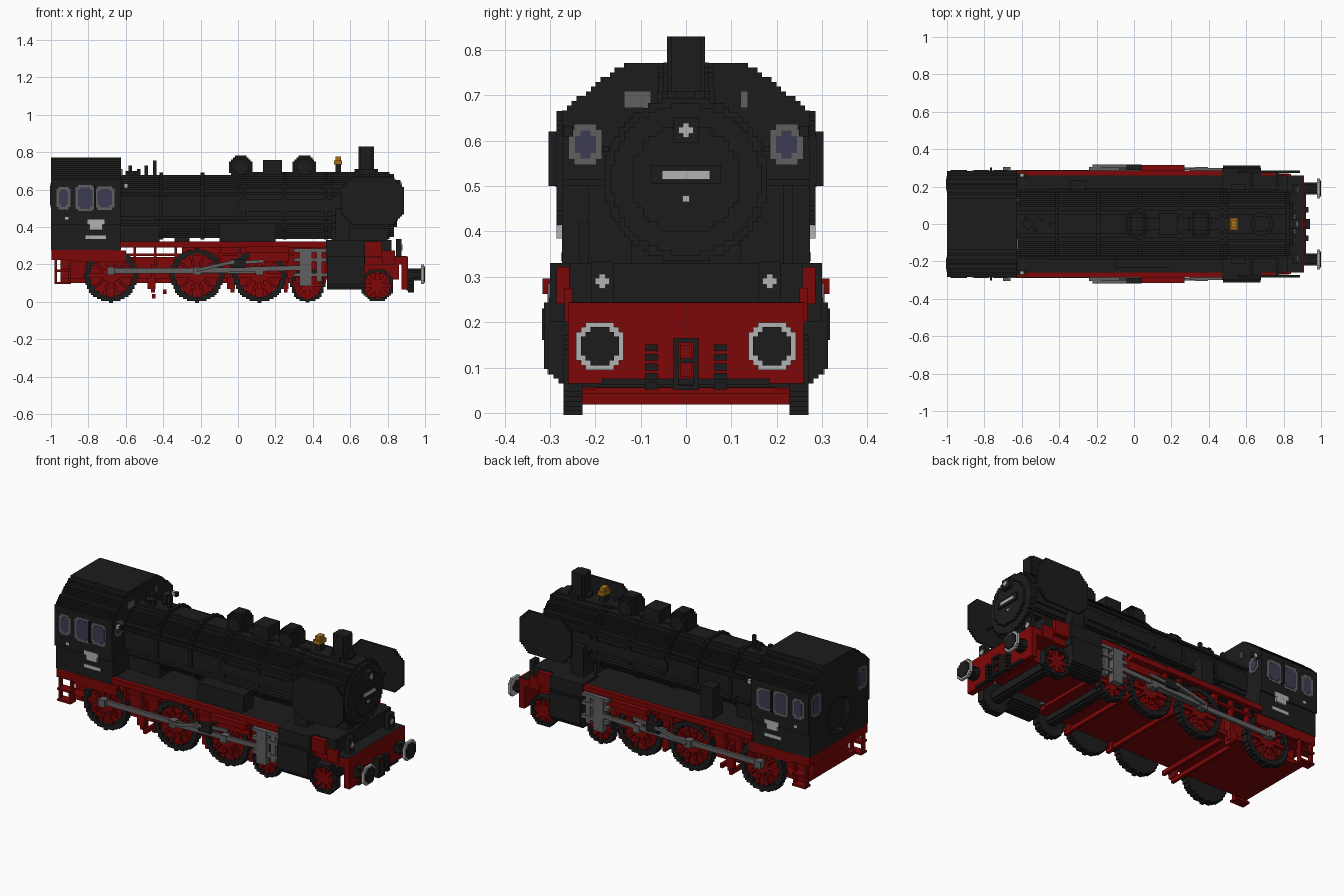
import bpy, bmesh, math
from mathutils import Matrix

if "Cube" in bpy.data.objects:
    bpy.data.objects.remove(bpy.data.objects["Cube"])

V = 0.0105  # block size of the stepped surfaces


def material(name, *rgb):
    m = bpy.data.materials.new(name)
    m.use_nodes = True
    m.diffuse_color = (*rgb, 1)
    m.node_tree.nodes["Principled BSDF"].inputs["Base Color"].default_value = (*rgb, 1)
    return m


BLACK = material("soot black", 0.0115, 0.0115, 0.0115)
RED = material("frame red", 0.205, 0.002, 0.002)
GREY = material("steel grey", 0.115, 0.115, 0.12)
LIGHT = material("light grey", 0.45, 0.45, 0.45)
GLASS = material("window blue", 0.045, 0.045, 0.085)
BRASS = material("brass", 0.4, 0.17, 0.01)


def finish(name, bm, mat):
    me = bpy.data.meshes.new(name)
    bm.to_mesh(me)
    bm.free()
    me.materials.append(mat)
    ob = bpy.data.objects.new(name, me)
    bpy.context.collection.objects.link(ob)
    return ob


def box(name, x, y, z, mat):
    """Box from three (low, high) ranges."""
    lo, hi = zip(*(sorted(r) for r in (x, y, z)))
    bm = bmesh.new()
    size = [b - a for a, b in zip(lo, hi)]
    mid = [(a + b) / 2 for a, b in zip(lo, hi)]
    bmesh.ops.create_cube(bm, size=1, matrix=Matrix.Translation(mid) @ Matrix.Diagonal((*size, 1)))
    return finish(name, bm, mat)


def bar(name, p, q, y, h, mat):
    """Slanted rod from p to q in the x-z plane, with a y range."""
    ob = box(name, (0, math.dist(p, q)), y, (-h / 2, h / 2), mat)
    ob.rotation_euler.y = -math.atan2(q[1] - p[1], q[0] - p[0])
    ob.location = (p[0], 0, p[1])


def blocks(name, axis, centre, reach, inside, depth, mat):
    """Stepped slab: cells where inside(u, w) holds, extruded along axis."""
    n = int(reach / V) + 1
    cells = {(i, j) for i in range(-n, n) for j in range(-n, n)
             if inside((i + .5) * V, (j + .5) * V)}
    a, b = sorted(depth)
    bm = bmesh.new()

    def face(*pts):
        out = []
        for i, j, d in pts:
            u, w = centre[0] + i * V, centre[1] + j * V
            out.append(bm.verts.new({"x": (d, u, w), "y": (u, d, w), "z": (u, w, d)}[axis]))
        bm.faces.new(out[::-1] if axis == "y" else out)

    for i, j in cells:
        k, m = i + 1, j + 1
        face((i, j, b), (k, j, b), (k, m, b), (i, m, b))
        face((i, j, a), (i, m, a), (k, m, a), (k, j, a))
        if (k, j) not in cells:
            face((k, j, a), (k, m, a), (k, m, b), (k, j, b))
        if (i - 1, j) not in cells:
            face((i, m, a), (i, j, a), (i, j, b), (i, m, b))
        if (i, m) not in cells:
            face((k, m, a), (i, m, a), (i, m, b), (k, m, b))
        if (i, j - 1) not in cells:
            face((i, j, a), (k, j, a), (k, j, b), (i, j, b))
    finish(name, bm, mat)


def disc(name, axis, centre, r, depth, mat, inner=0):
    blocks(name, axis, centre, r, lambda u, w: inner <= math.hypot(u, w) < r, depth, mat)


# Boiler, smokebox and bands
disc("firebox_boiler", "x", (0, .51), .17, (-.63, 0), BLACK)
disc("main_boiler", "x", (0, .515), .177, (0, .5), BLACK)
disc("smokebox", "x", (0, .515), .182, (.5, .81), BLACK)
disc("smokebox_door", "x", (0, .515), .165, (.81, .835), BLACK)
disc("door_dome", "x", (0, .515), .12, (.835, .85), BLACK)
for i, x in enumerate((-.42, -.2, .02, .24, .46)):
    disc(f"boiler_band_{i}", "x", (0, .513), .181, (x, x + .02), BLACK)
box("number_panel", (.84, .858), (-.076, .076), (.505, .547), BLACK)
box("number_plate", (.858, .864), (-.053, .053), (.515, .534), LIGHT)
box("door_badge", (.85, .857), (-.008, .008), (.465, .479), LIGHT)
box("top_lamp", (.83, .87), (-.028, .028), (.595, .652), BLACK)
for a, b in ((.016, .007), (.007, .016)):
    box("top_lamp_glow", (.87, .876), (-a, a), (.623 - b, .623 + b), LIGHT)

# Fittings on top: round domes, sand box, bell and pipes
disc("chimney", "z", (.685, 0), .046, (.66, .83), BLACK)
disc("chimney_base", "z", (.685, 0), .06, (.66, .71), BLACK)
for i, x in enumerate((.015, .355)):
    for r, half in ((.066, .035), (.056, .05), (.04, .062)):
        disc(f"dome_{i}_tier", "y", (x, .72), r, (-half, half), BLACK)
box("sand_box", (.135, .235), (-.055, .055), (.66, .76), BLACK)
box("bell", (.513, .557), (-.032, .032), (.735, .757), BRASS)
box("bell_top", (.52, .551), (-.022, .022), (.757, .778), BRASS)
box("bell_stand", (.52, .552), (-.02, .02), (.68, .735), BLACK)
for i, (x, y, z) in enumerate(((-.585, .03, .73), (-.54, -.03, .71), (-.5, .02, .73), (-.455, 0, .755))):
    box(f"valve_pipe_{i}", (x, x + .018), (y - .01, y + .01), (.65, z), BLACK)
disc("steam_turret", "z", (-.57, 0), .03, (.66, .7), BLACK)


# Cab with stepped roof and a round recess in the back wall
def cab_shape(u, w):
    z, y = w + .52, abs(u)
    if not .275 < z < .776:
        return False
    if z < .41:
        return y < .273
    if z < .65:
        return y < .284
    return y < .284 - (z - .65) * 1.1 if z < .735 else y < .19 - (z - .735) * 1.7


blocks("cab", "x", (0, .52), .3, cab_shape, (-.96, -.625), BLACK)
blocks("cab_back_wall", "x", (0, .52), .3,
       lambda u, w: cab_shape(u, w) and math.hypot(u, w + .09) > .105, (-1, -.96), BLACK)
box("cab_floor", (-.998, -.65), (-.27, .27), (.225, .28), RED)


def framed_window(name, axis, c, w, h, d, s):
    """Grey frame plate with a glass plate over it, facing s along axis."""
    for part, k, t, mat in (("frame", 0, .002, GREY), ("glass", .013, .004, GLASS)):
        u, z, o = (c[0] - w / 2 + k, c[0] + w / 2 - k), (c[1] - h / 2 + k, c[1] + h / 2 - k), (d, d + s * t)
        for du, dz in ((0, .012), (.012, 0)):
            uu, zz = (u[0] + du, u[1] - du), (z[0] + dz, z[1] - dz)
            box(f"{name}_{part}", *((uu, o, zz) if axis == "y" else (o, uu, zz)), mat)


# Pumps and cab vents, different on each side
box("low_pump", (-.1, .2), (-.235, -.14), (.318, .42), BLACK)
box("tall_pump", (-.34, -.26), (.14, .235), (.318, .5), BLACK)
box("cab_vent_front", (-.625, -.618), (-.137, -.077), (.672, .71), GREY)
box("cab_vent_back", (-.625, -.618), (.12, .137), (.672, .71), GREY)

for s, side in ((-1, "front"), (1, "back")):
    def at(a, b):
        return (s * a, s * b)

    # Cab windows, plates and wind shield
    for x, w, h in ((-.933, .076, .12), (-.817, .102, .14), (-.712, .102, .125)):
        framed_window(f"cab_window_{side}", "y", (x, .555), w, h, s * .284, s)
    framed_window(f"cab_nose_window_{side}", "x", (s * .222, .592), .072, .088, -.625, 1)
    framed_window(f"cab_tail_window_{side}", "x", (s * .215, .57), .085, .13, -1, -1)
    box(f"cab_number_{side}", (-.805, -.715), at(.28, .286), (.413, .44), LIGHT)
    box(f"cab_number_base_{side}", (-.795, -.725), at(.27, .2855), (.385, .413), LIGHT)
    box(f"cab_plate_{side}", (-.815, -.705), at(.27, .276), (.335, .354), LIGHT)
    box(f"cab_badge_{side}", (-.925, -.905), at(.28, .286), (.44, .455), LIGHT)
    box(f"wind_shield_{side}", (-.77, -.76), at(.28, .303), (.5, .62), BLACK)
    box(f"cab_lamp_{side}", (-.61, -.59), at(.25, .27), (.61, .632), LIGHT)
    for x in (-.625, -.59):
        box(f"cab_lamp_case_{side}", (x, x + .014), at(.249, .271), (.609, .633), BLACK)

    # Smoke deflector with clipped corners and its stays
    blocks(f"smoke_deflector_{side}", "y", (.72, .54), .18,
           lambda u, w: abs(u) < .168 and abs(w) < .122 and abs(u) + abs(w) < .235, at(.272, .285), BLACK)
    for x in (.62, .76):
        box(f"deflector_stay_{side}", (x, x + .015), at(.15, .275), (.5, .515), BLACK)

    # Running board, nose edges, boiler side pipes
    box(f"running_board_{side}", (-.63, .68), at(0, .26), (.3, .318), BLACK)
    box(f"board_edge_{side}", (-.63, .47), at(.258, .286), (.29, .322), RED)
    box(f"nose_edge_{side}", (.68, .77), at(.258, .286), (.24, .322), RED)
    box(f"nose_step_{side}", (.77, .84), at(.25, .268), (.2, .275), RED)
    box(f"handrail_{side}", (-.62, .75), at(.17, .185), (.575, .588), BLACK)
    box(f"side_pipe_{side}", (-.45, .5), at(.15, .19), (.44, .458), BLACK)
    box(f"steam_pipe_{side}", (.52, .6), at(.12, .215), (.33, .5), BLACK)

    # Cylinder block
    blocks(f"cylinder_{side}", "x", (s * .25, .17), .1,
           lambda u, w: abs(u) < .064 and abs(w) < .1 and abs(u) + abs(w) < .135, (.475, .675), BLACK)
    box(f"valve_chest_{side}", (.47, .68), at(.15, .3), (.2, .33), BLACK)

    # Wheels: black tyre and back, red web and raised spokes
    for i, (x, r) in enumerate(((-.68, .142), (-.22, .142), (.115, .142), (.372, .09), (.745, .088))):
        n = 10 if r > .1 else 8

        def spoke(u, w):
            d, a = math.hypot(u, w), math.atan2(w, u)
            off = (a + math.pi / n) % (2 * math.pi / n) - math.pi / n
            return d < r - .02 and (d < r * .3 or abs(d * math.sin(off)) < .008)

        disc(f"tyre_{i}_{side}", "y", (x, r), r, at(.228, .27), BLACK, r * .79)
        disc(f"wheel_back_{i}_{side}", "y", (x, r), r * .85, at(.229, .238), BLACK)
        disc(f"wheel_web_{i}_{side}", "y", (x, r), r * .85, at(.238, .248), RED)
        blocks(f"spokes_{i}_{side}", "y", (x, r), r, spoke, at(.246, .266), RED)

    # Rods, crosshead and valve gear
    box(f"coupling_rod_{side}", (-.69, .14), at(.272, .288), (.153, .181), GREY)
    bar(f"main_rod_{side}", (-.22, .167), (.34, .182), at(.289, .302), .026, GREY)
    for x in (-.68, -.22, .115):
        disc(f"crank_pin_{x}_{side}", "y", (x, .166), .026, at(.264, .306), GREY)
    bar(f"valve_rod_{side}", (-.22, .17), (-.02, .215), at(.303, .318), .018, GREY)
    bar(f"radius_rod_{side}", (-.08, .205), (.14, .218), at(.288, .3), .018, GREY)
    box(f"link_{side}", (-.04, .04), at(.29, .318), (.18, .23), BLACK)
    box(f"link_bracket_{side}", (.04, .27), at(.27, .316), (.262, .296), RED)
    box(f"link_drop_{side}", (.06, .27), at(.266, .28), (.215, .262), RED)
    for z in (.135, .215, .265):
        box(f"slide_bar_{side}", (.3, .475), at(.27, .3), (z, z + .02), GREY)
    box(f"crosshead_{side}", (.33, .395), at(.27, .305), (.085, .285), GREY)
    box(f"guide_plate_{side}", (.42, .45), at(.265, .295), (.11, .285), GREY)

    # Red gear under the board: hangers, pipes, brakes and cab steps
    for x in (-.56, -.45, -.34, -.1, .0, .25):
        box(f"board_hanger_{side}", (x, x + .014), at(.235, .27), (.19, .3), RED)
    box(f"under_pipe_{side}", (-.6, .3), at(.24, .262), (.245, .26), RED)
    box(f"rear_hanger_{side}", (-.88, -.6), at(.25, .272), (.215, .275), RED)
    for x in (-.465, -.04, .245):
        box(f"brake_hanger_{side}", (x, x + .02), at(.2, .25), (.05, .2), RED)
        box(f"brake_shoe_{side}", (x - .02, x + .025), at(.225, .25), (.07, .13), RED)
    for x in (-.98, -.905):
        box(f"step_post_{side}", (x, x + .012), at(.25, .275), (.095, .23), RED)
    for z in (.095, .16):
        box(f"cab_step_{side}", (-.98, -.893), at(.235, .288), (z, z + .012), RED)

    # Front lamps, buffers, hoses and coupling chain
    box(f"front_lamp_{side}", (.845, .875), at(.16, .21), (.24, .335), BLACK)
    for a, b in ((.016, .007), (.007, .016)):
        box(f"lamp_glow_{side}", (.875, .88), at(.185 - a, .185 + a), (.29 - b, .29 + b), LIGHT)
    disc(f"buffer_shaft_{side}", "x", (s * .19, .147), .028, (.9, .985), BLACK)
    disc(f"buffer_sleeve_{side}", "x", (s * .19, .147), .036, (.9, .94), BLACK)
    disc(f"buffer_plate_{side}", "x", (s * .19, .147), .056, (.978, .994), LIGHT)
    disc(f"buffer_face_{side}", "x", (s * .19, .147), .04, (.994, 1), BLACK)
    for i in range(5):
        box(f"brake_hose_{side}", (.91, .932), at(.062, .09), (.052 + i * .021, .067 + i * .021), BLACK)
    box(f"hook_chain_{side}", (.91, .94), at(.017, .028), (.05, .165), BLACK)

# Frame, floor and axles
box("main_frame", (-.95, .47), (-.16, .16), (.1, .24), RED)
box("front_main_frame", (-.3, .47), (-.16, .16), (.24, .3), RED)
box("floor_plate", (-.95, .46), (-.226, .226), (.1, .125), RED)
box("front_frame", (.46, .86), (-.15, .15), (.12, .23), RED)
box("saddle", (.5, .82), (-.258, .258), (.24, .33), BLACK)
box("saddle_neck", (.5, .8), (-.12, .12), (.3, .4), BLACK)
box("firebox_base", (-.63, -.42), (-.13, .13), (.3, .4), BLACK)
box("front_deck", (.66, .9), (-.258, .258), (.2, .238), RED)
box("deck_plate", (.66, .9), (-.258, .258), (.238, .245), BLACK)
box("buffer_beam", (.875, .91), (-.26, .26), (.065, .243), RED)
box("guard_bar", (.9, .92), (-.185, .185), (.062, .076), BLACK)
for z in (.095, .135):
    box("coupling_hook", (.9, .925), (-.013, .013), (z - .015, z + .015), RED)
for z in (.05, .11, .155):
    box("hook_link", (.915, .94), (-.028, .028), (z, z + .01), BLACK)
for x, z in ((.372, .09), (.745, .088)):
    disc("axle", "y", (x, z), .035, (-.23, .23), BLACK)
for x, z in ((-.46, .018), (-.4, .042), (-.04, .055), (.245, .055)):
    box("brake_beam", (x, x + .018), (-.23, .23), (z, z + .025), RED)
